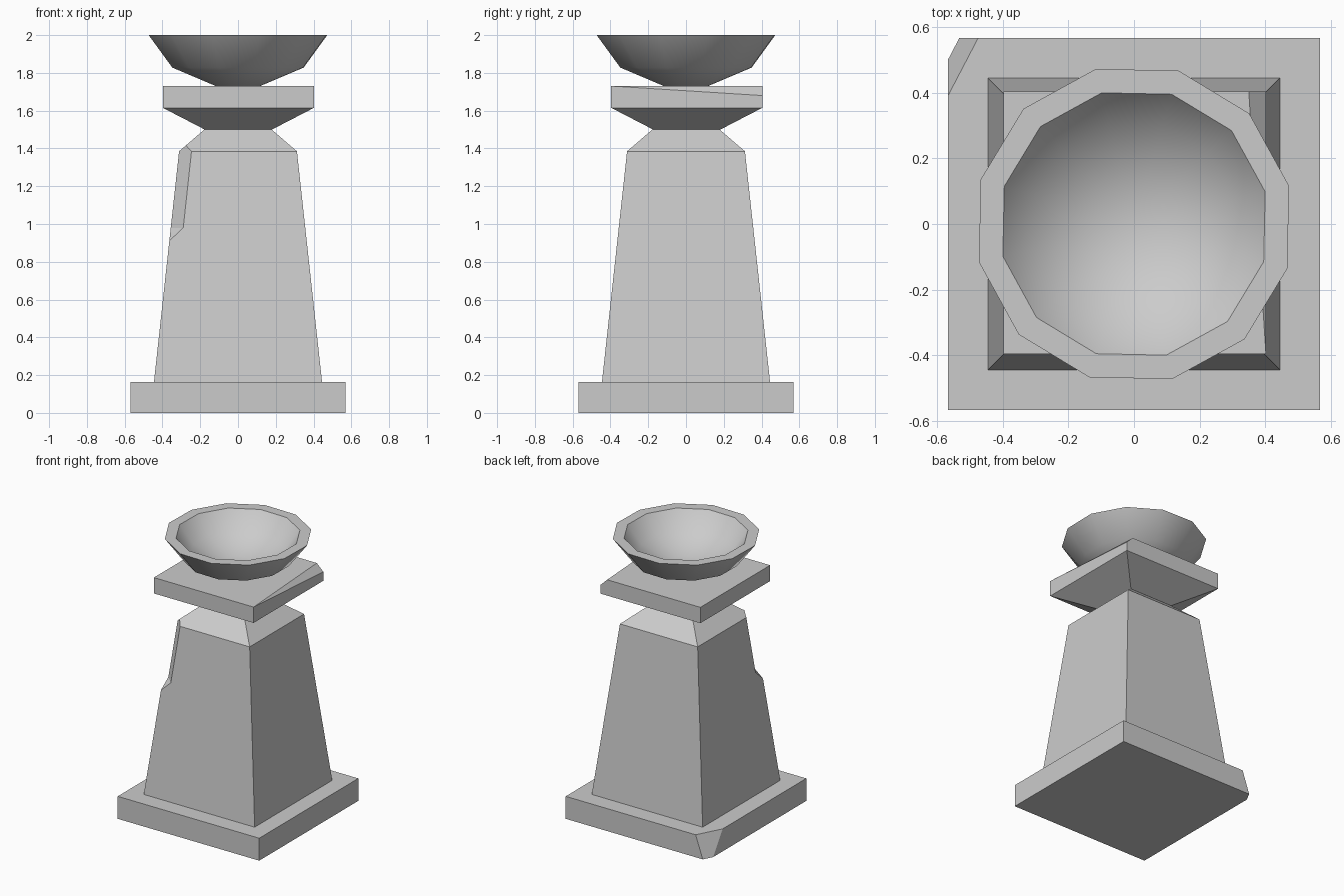
import bpy, bmesh
from math import cos, sin, radians, sqrt
from mathutils import Vector

if "Cube" in bpy.data.objects:
    bpy.data.objects.remove(bpy.data.objects["Cube"])


def finish(name, bm):
    bmesh.ops.recalc_face_normals(bm, faces=bm.faces)
    mesh = bpy.data.meshes.new(name)
    bm.to_mesh(mesh)
    bm.free()
    obj = bpy.data.objects.new(name, mesh)
    bpy.context.collection.objects.link(obj)
    return obj


def lathe(profile, sides, start, offset=(0, 0)):
    """Stack n-sided rings from (radius, z) pairs and cap both ends."""
    bm = bmesh.new()
    angles = [radians(start + 360 * i / sides) for i in range(sides)]
    rings = [[bm.verts.new((r * cos(a) + offset[0], r * sin(a) + offset[1], z))
              for a in angles] for r, z in profile]
    for low, high in zip(rings, rings[1:]):
        for i in range(sides):
            j = (i + 1) % sides
            bm.faces.new((low[i], low[j], high[j], high[i]))
    bm.faces.new(rings[0])
    bm.faces.new(rings[-1])
    return bm


def square(profile, offset=(0, 0)):
    return lathe([(h * sqrt(2), z) for h, z in profile], 4, 45, offset)


def chip(bm, a, b, c, outward):
    """Slice a corner off along the plane through three points."""
    a, b, c = Vector(a), Vector(b), Vector(c)
    n = (b - a).cross(c - a).normalized()
    if n.dot(Vector(outward)) < 0:
        n.negate()
    bmesh.ops.bisect_plane(bm, geom=bm.verts[:] + bm.edges[:] + bm.faces[:], dist=1e-5,
                           plane_co=a, plane_no=n, clear_outer=True)
    bmesh.ops.holes_fill(bm, edges=[e for e in bm.edges if e.is_boundary], sides=0)


# Base slab with a broken back left corner
bm = square([(0.568, 0), (0.568, 0.163)])
chip(bm, (-0.568, 0.39, 0.163), (-0.475, 0.568, 0.163), (-0.568, 0.5, 0), (-1, 1, 0))
finish("base_slab", bm)

# Tapered shaft with sloping shoulder
shaft = finish("shaft", square([(0.445, 0.163), (0.312, 1.385), (0.178, 1.5)]))

# Prism that breaks the front left edge of the shaft
tri = [Vector(p) for p in ((-0.29, -0.356, 0.98), (-0.356, -0.29, 0.98), (-0.364, -0.364, 0.91))]
mid = (tri[0] + tri[1]) / 2
tri = [mid + 3 * (p - mid) for p in tri]
rise = Vector((0.0445, 0.0445, 0.41)) * 1.5
bm = bmesh.new()
for p in tri:
    bm.verts.new(p)
    bm.verts.new(p + rise)
bmesh.ops.convex_hull(bm, input=bm.verts)
cutter = finish("shaft_chip_cutter", bm)
cutter.hide_render = True
cutter.display_type = 'WIRE'
mod = shaft.modifiers.new("chip", 'BOOLEAN')
mod.operation = 'DIFFERENCE'
mod.solver = 'EXACT'
mod.object = cutter

# Flared cap slab with a broken right edge
bm = square([(0.178, 1.5), (0.4, 1.615), (0.4, 1.73)], (0.002, 0.004))
chip(bm, (0.402, -0.39, 1.73), (0.35, 0.404, 1.73), (0.402, 0.404, 1.68), (1, 0, 1))
finish("cap_slab", bm)

# Twelve-sided hollow bowl: outside, rim, inside
bowl = finish("bowl", lathe([(0.12, 1.73), (0.358, 1.828), (0.487, 2.0),
                             (0.412, 2.0), (0.315, 1.876), (0.107, 1.79)], 12, 13.8))
bowl.data.shade_smooth()
bowl.data.set_sharp_from_angle(angle=radians(45))
